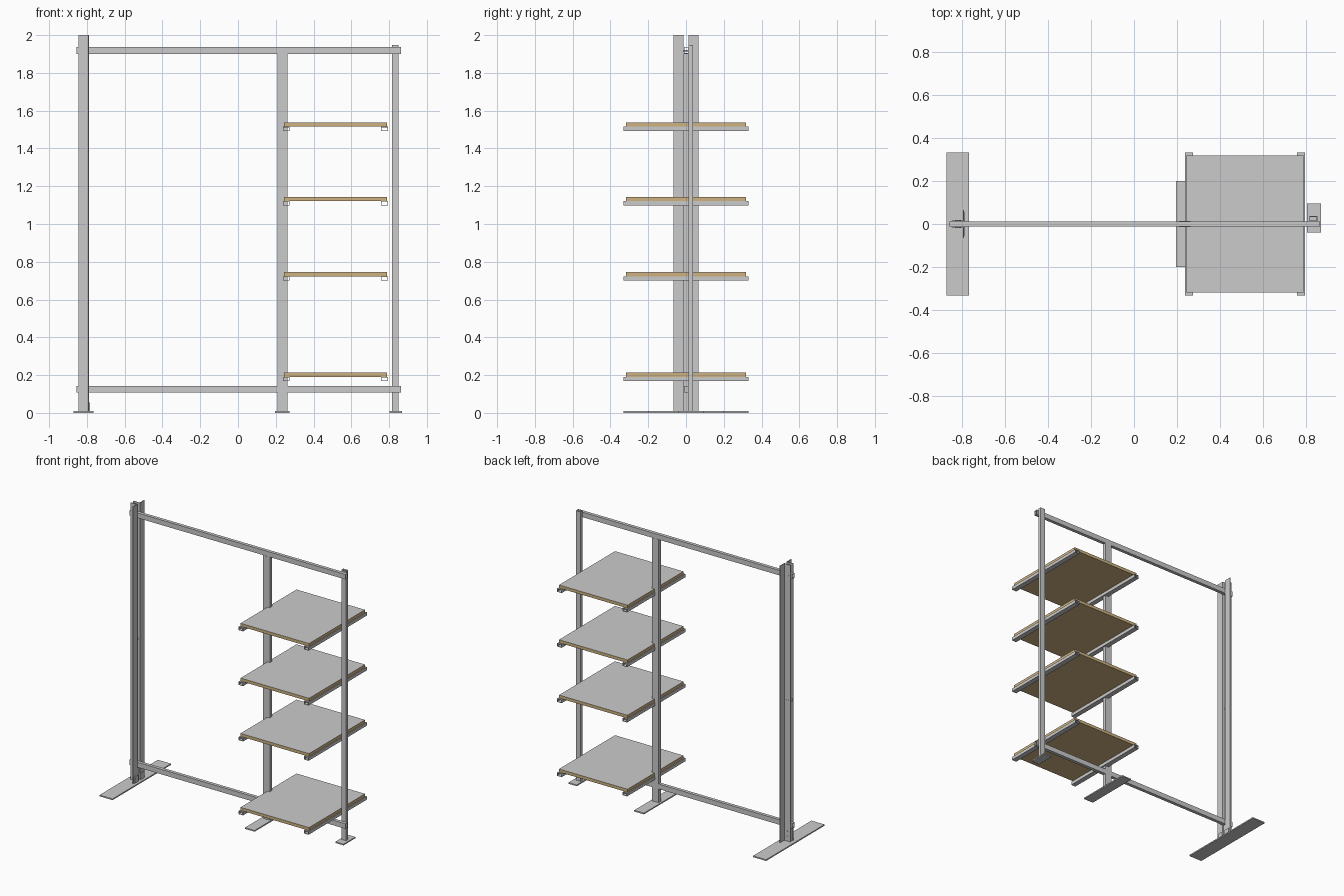
import bpy, bmesh
from math import pi
from mathutils import Matrix, Vector

if "Cube" in bpy.data.objects:
    bpy.data.objects.remove(bpy.data.objects["Cube"])

tan = bpy.data.materials.new("plywood")
tan.diffuse_color = (0.62, 0.45, 0.22, 1)
tan.use_nodes = True
tan.node_tree.nodes["Principled BSDF"].inputs["Base Color"].default_value = tan.diffuse_color


def finish(name, bm, mat=None):
    bmesh.ops.recalc_face_normals(bm, faces=bm.faces)
    me = bpy.data.meshes.new(name)
    bm.to_mesh(me)
    bm.free()
    ob = bpy.data.objects.new(name, me)
    bpy.context.collection.objects.link(ob)
    if mat:
        me.materials.append(mat)
    return ob


def box(name, x, y, z, mat=None):
    """Solid block from (min, max) pairs."""
    bm = bmesh.new()
    bmesh.ops.create_cube(bm, size=1)
    for v in bm.verts:
        v.co = [(a + b) / 2 + c * (b - a) for (a, b), c in zip((x, y, z), v.co)]
    return finish(name, bm, mat)


def tube(name, x, y, z, axis, t=0.003):
    """Rectangular hollow section, open at both ends along the axis."""
    lim = (x, y, z)
    u, w = [i for i in range(3) if i != axis]
    bm = bmesh.new()
    rings = []
    for end in lim[axis]:
        for inset in (0, t):
            ring = []
            for i, j in ((0, 0), (1, 0), (1, 1), (0, 1)):
                p = [0, 0, 0]
                p[axis] = end
                p[u] = lim[u][i] + (inset if i == 0 else -inset)
                p[w] = lim[w][j] + (inset if j == 0 else -inset)
                ring.append(bm.verts.new(p))
            rings.append(ring)
    for a, b in ((0, 1), (1, 3), (3, 2), (2, 0)):
        for k in range(4):
            n = (k + 1) % 4
            bm.faces.new((rings[a][k], rings[a][n], rings[b][n], rings[b][k]))
    return finish(name, bm)


def extrude_z(name, pts, z0, z1):
    """Upright profile."""
    bm = bmesh.new()
    f = bm.faces.new([bm.verts.new((px, py, z0)) for px, py in pts])
    r = bmesh.ops.extrude_face_region(bm, geom=[f])
    for v in r["geom"]:
        if isinstance(v, bmesh.types.BMVert):
            v.co.z = z1
    return finish(name, bm)


def bolt(name, x, z):
    bm = bmesh.new()
    m = Matrix.Translation((x, 0, z)) @ Matrix.Rotation(pi / 2, 4, 'X')
    bmesh.ops.create_cone(bm, cap_ends=True, segments=12, radius1=0.004,
                          radius2=0.004, depth=0.037, matrix=m)
    return finish(name, bm)


# Foot plates
box("left_foot", (-0.87, -0.766), (-0.332, 0.332), (0, 0.009))
box("middle_foot", (0.195, 0.272), (-0.2, 0.2), (0, 0.009))
box("right_foot", (0.803, 0.868), (-0.04, 0.095), (0, 0.009))

# Left post: two angles back to back with a gap, plus foot brackets
for s, side in ((-1, "front"), (1, "back")):
    prof = [(-0.844, 0.012), (-0.795, 0.012), (-0.790, 0.012), (-0.790, 0.066),
            (-0.795, 0.066), (-0.795, 0.017), (-0.844, 0.017)]
    extrude_z("left_post_" + side, [(x, s * y) for x, y in prof], 0.009, 2.0)
    box("foot_bracket_" + side, (-0.790, -0.784),
        sorted((s * 0.014, s * 0.054)), (0.009, 0.055))
box("post_spacer", (-0.838, -0.804), (-0.012, 0.012), (1.013, 1.03))
box("foot_web", (-0.838, -0.795), (-0.012, 0.012), (0.009, 0.105))

# Bolts through the left post
for i, (x, z) in enumerate([(-0.828, 1.918), (-0.808, 1.918), (-0.828, 1.021),
                            (-0.808, 1.021), (-0.818, 0.125), (-0.818, 0.08),
                            (-0.818, 0.04)]):
    bolt(f"bolt_{i}", x, z)

# Horizontal rails
tube("top_rail", (-0.856, 0.864), (-0.0115, 0.0125), (1.901, 1.937), 0)
tube("bottom_rail", (-0.856, 0.864), (-0.0115, 0.0125), (0.107, 0.143), 0)

# Middle and right posts
tube("middle_post", (0.209, 0.262), (-0.013, 0.0135), (0.009, 1.901), 2)
tube("right_post", (0.814, 0.851), (0.0125, 0.036), (0.009, 1.948), 2)

# Shelves: plywood board, grey top sheet, two bearers
for n, top in enumerate((0.213, 0.745, 1.143, 1.537)):
    box(f"shelf_board_{n}", (0.243, 0.788), (-0.318, 0.318), (top - 0.022, top - 0.001), tan)
    box(f"shelf_top_{n}", (0.243, 0.788), (-0.318, 0.318), (top - 0.001, top))
    for side, x in (("left", (0.237, 0.273)), ("right", (0.757, 0.794))):
        tube(f"shelf_bearer_{side}_{n}", x, (-0.332, 0.332), (top - 0.045, top - 0.022), 1)
